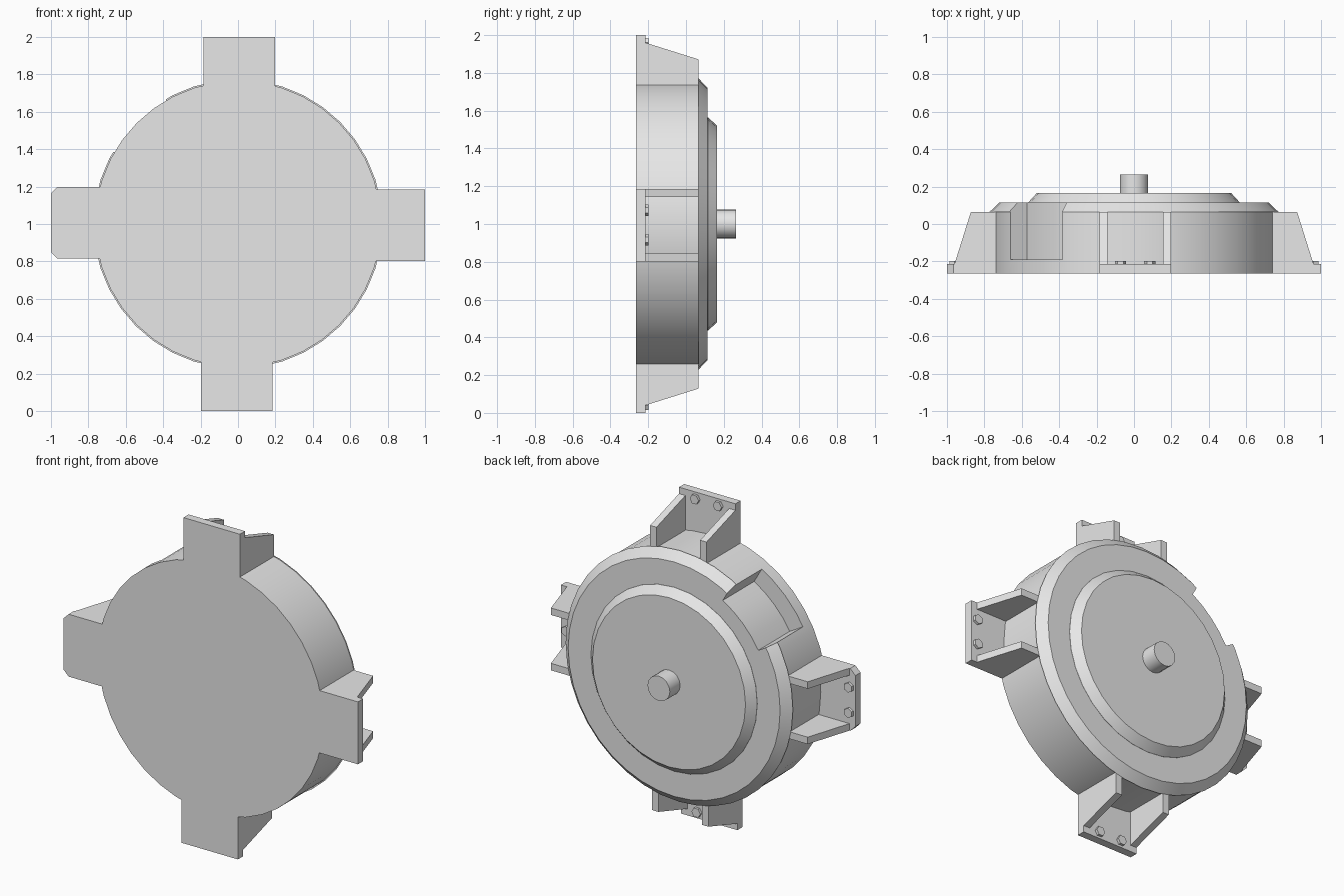
import bpy, bmesh
from math import sin, cos, pi, radians
from mathutils import Matrix, Vector

cube = bpy.data.objects.get("Cube")
if cube:
    bpy.data.objects.remove(cube, do_unlink=True)

GREY = (0.8, 0.8, 0.8, 1)
mat = bpy.data.materials.new("plain grey")
mat.use_nodes = True
mat.diffuse_color = GREY
mat.node_tree.nodes["Principled BSDF"].inputs["Base Color"].default_value = GREY

CENTRE = Matrix.Translation((0, 0, 1))
FRONT, PLATE, RIM = -0.265, -0.215, 0.065


def finish(bm, name, matrix=CENTRE, smooth=False):
    bm.transform(matrix)
    bmesh.ops.recalc_face_normals(bm, faces=bm.faces)
    mesh = bpy.data.meshes.new(name)
    bm.to_mesh(mesh)
    bm.free()
    mesh.materials.append(mat)
    ob = bpy.data.objects.new(name, mesh)
    bpy.context.collection.objects.link(ob)
    if smooth:
        smooth_object(ob)
    return ob


def smooth_object(ob):
    bpy.ops.object.select_all(action='DESELECT')
    ob.select_set(True)
    bpy.context.view_layer.objects.active = ob
    bpy.ops.object.shade_smooth_by_angle(angle=radians(25))


def lathe(name, profile, sides, smooth=True):
    """Solid of (radius, y) rings around the y axis, capped at both ends."""
    bm = bmesh.new()
    rings = [[bm.verts.new((r * cos(2 * pi * i / sides), y, r * sin(2 * pi * i / sides)))
              for i in range(sides)] for r, y in profile]
    for a, b in zip(rings, rings[1:]):
        for i in range(sides):
            j = (i + 1) % sides
            bm.faces.new((a[i], a[j], b[j], b[i]))
    bm.faces.new(rings[0])
    bm.faces.new(rings[-1])
    return finish(bm, name, smooth=smooth)


def prism(name, outline, direction, matrix=CENTRE):
    """Extrude a flat outline of 3D points along a direction."""
    bm = bmesh.new()
    face = bm.faces.new([bm.verts.new(p) for p in outline])
    new = bmesh.ops.extrude_face_region(bm, geom=[face])["geom"]
    bmesh.ops.translate(bm, vec=Vector(direction),
                        verts=[g for g in new if isinstance(g, bmesh.types.BMVert)])
    return finish(bm, name, matrix)


# Drum with bevelled rim
drum = lathe("drum", [(0.765, FRONT), (0.765, RIM), (0.772, RIM), (0.72, 0.115)], 40, False)

# Notch cut in the upper side of the drum
angles = [radians(a) for a in (120, 127.5, 135, 142.5, 150)]
outline = [(0.66 * cos(a), -0.19, 0.66 * sin(a)) for a in angles]
outline += [(0.9 * cos(a), -0.19, 0.9 * sin(a)) for a in reversed(angles)]
cutter = prism("notch_cutter", outline, (0, 0.5, 0))
cutter.hide_render = True
cut = drum.modifiers.new("notch", 'BOOLEAN')
cut.operation, cut.solver, cut.object = 'DIFFERENCE', 'EXACT', cutter
bpy.ops.object.select_all(action='DESELECT')
bpy.context.view_layer.objects.active = drum
drum.select_set(True)
bpy.ops.object.modifier_apply(modifier=cut.name)
bpy.data.objects.remove(cutter, do_unlink=True)
smooth_object(drum)

# Raised cover and shaft
lathe("cover", [(0.565, 0.11), (0.565, 0.116), (0.52, 0.165)], 32)
lathe("shaft", [(0.076, 0.16), (0.076, 0.265)], 16)

# Four mounting feet: plate, two gussets and two hex bolts each
LEFT_EDGE, RIGHT_EDGE, WALL = -0.185, 0.198, 0.043
for side, quarter in (("top", 0), ("left", 1), ("bottom", 2), ("right", 3)):
    turn = CENTRE @ Matrix.Rotation(quarter * pi / 2, 4, 'Y')
    c = 0.035 if side == "right" else 0
    corners = [(LEFT_EDGE, 0.6), (LEFT_EDGE, 1 - c), (LEFT_EDGE + c, 1),
               (RIGHT_EDGE - c, 1), (RIGHT_EDGE, 1 - c), (RIGHT_EDGE, 0.6)]
    corners = list(dict.fromkeys(corners))
    prism(side + "_foot_plate", [(x, FRONT, z) for x, z in corners],
          (0, PLATE - FRONT, 0), turn)
    for n, x in enumerate((LEFT_EDGE, RIGHT_EDGE - WALL)):
        gusset = [(FRONT + 0.01, 0.6), (FRONT + 0.01, 0.96), (PLATE, 0.96), (RIM, 0.872), (RIM, 0.6)]
        prism(f"{side}_gusset_{n + 1}", [(x, y, z) for y, z in gusset], (WALL, 0, 0), turn)
    for n, x in enumerate((-0.072, 0.084)):
        hexagon = [(x + 0.03 * cos(i * pi / 3), PLATE, 0.96 + 0.03 * sin(i * pi / 3))
                   for i in range(6)]
        prism(f"{side}_bolt_{n + 1}", hexagon, (0, 0.016, 0), turn)
